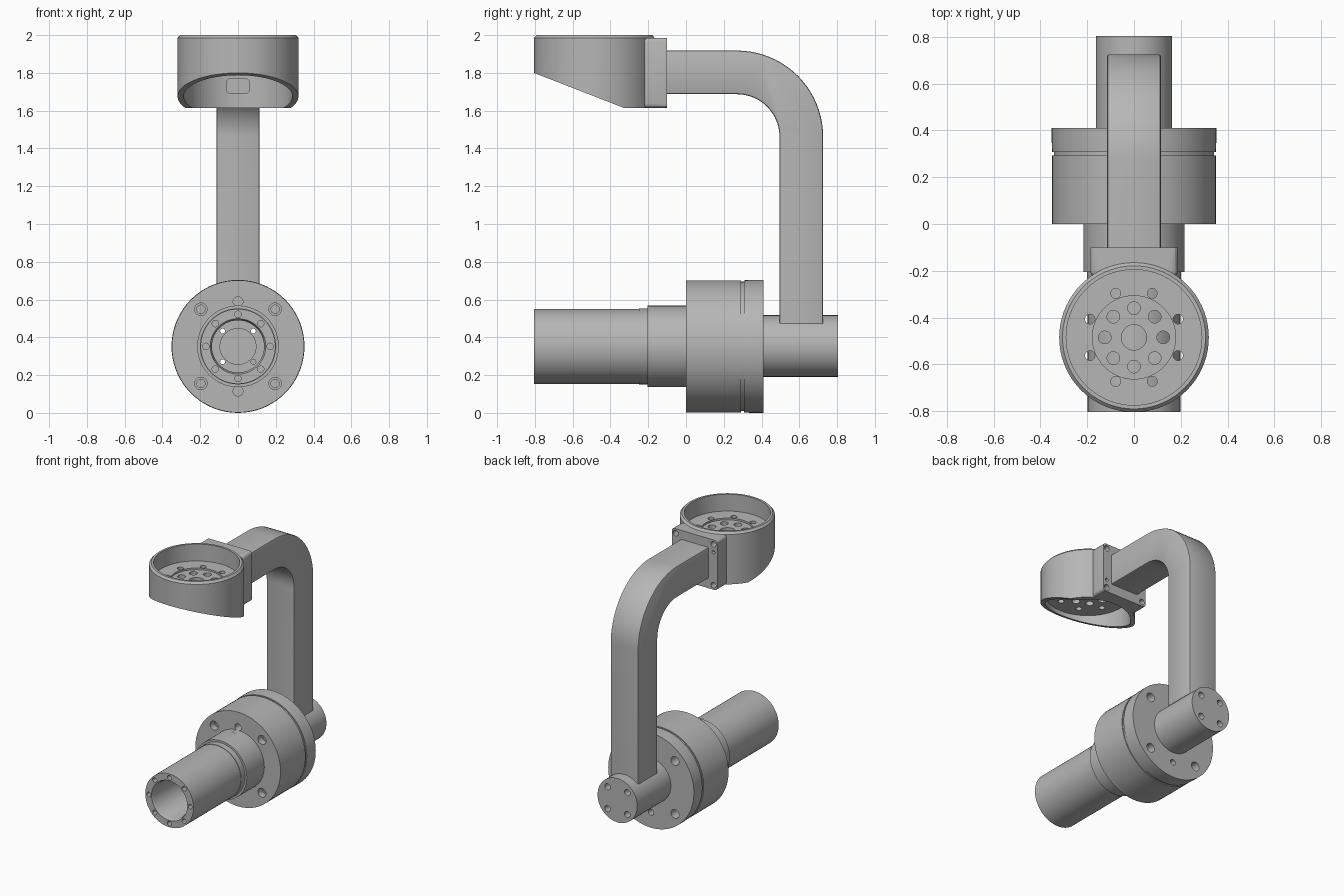
import bpy, bmesh, math
from mathutils import Vector

cube = bpy.data.objects.get("Cube")
if cube:
    bpy.data.objects.remove(cube, do_unlink=True)

GREY = (0.47, 0.47, 0.47, 1)
metal = bpy.data.materials.new("machined grey")
metal.use_nodes = True
metal.diffuse_color = GREY
metal.node_tree.nodes["Principled BSDF"].inputs["Base Color"].default_value = GREY

AXIS_Z = 0.352      # height of the rotary axis
CUP_Y = -0.485      # centre of the cup
Y, Z = Vector((0, 1, 0)), Vector((0, 0, 1))


def finish(name, bm):
    bmesh.ops.recalc_face_normals(bm, faces=bm.faces[:])
    mesh = bpy.data.meshes.new(name)
    bm.to_mesh(mesh)
    bm.free()
    mesh.materials.append(metal)
    obj = bpy.data.objects.new(name, mesh)
    bpy.context.collection.objects.link(obj)
    return obj


def lathe(name, profile, centre, axis, steps=72):
    """Revolve (radius, height) points around an axis through centre."""
    bm = bmesh.new()
    c = Vector(centre)
    vs = [bm.verts.new(c + Vector((r, 0, 0)) + axis * h) for r, h in profile]
    es = [bm.edges.new(pair) for pair in zip(vs, vs[1:])]
    bmesh.ops.spin(bm, geom=vs + es, cent=c, axis=axis, angle=math.tau, steps=steps)
    bmesh.ops.remove_doubles(bm, verts=bm.verts[:], dist=1e-5)
    return finish(name, bm)


def rod(x, other, r, a, b, axis=Y, steps=24):
    """Cylinder from a to b along the axis; other is z for Y rods and y for Z rods."""
    centre = (x, 0, other) if axis == Y else (x, other, 0)
    return lathe("cutter", [(0, a), (r, a), (r, b), (0, b)], centre, axis, steps)


def prism(name, outline, half_width):
    """Extrude a (y, z) outline across x."""
    bm = bmesh.new()
    face = bm.faces.new([bm.verts.new((-half_width, y, z)) for y, z in outline])
    ext = bmesh.ops.extrude_face_region(bm, geom=[face])
    moved = [g for g in ext["geom"] if isinstance(g, bmesh.types.BMVert)]
    bmesh.ops.translate(bm, verts=moved, vec=(2 * half_width, 0, 0))
    return finish(name, bm)


def bevel(obj, width, pick, segments=3):
    bm = bmesh.new()
    bm.from_mesh(obj.data)
    bmesh.ops.bevel(bm, geom=[e for e in bm.edges if pick(e)], offset=width,
                    segments=segments, profile=0.5, affect='EDGES')
    bm.to_mesh(obj.data)
    bm.free()


def select(obj):
    bpy.ops.object.select_all(action='DESELECT')
    obj.select_set(True)
    bpy.context.view_layer.objects.active = obj


def combine(obj, tools, operation='DIFFERENCE'):
    select(obj)
    for tool in tools:
        mod = obj.modifiers.new("cut", 'BOOLEAN')
        mod.operation, mod.solver, mod.object = operation, 'EXACT', tool
        bpy.ops.object.modifier_apply(modifier=mod.name)
        bpy.data.objects.remove(tool, do_unlink=True)


def ring(count, radius, start=0.0):
    for i in range(count):
        a = start + math.tau * i / count
        yield radius * math.cos(a), radius * math.sin(a)


# Motor housing: front tube with bore, collar and grooved flange
housing = lathe("motor_housing", [
    (0, 0.1), (0.095, 0.1), (0.095, 0), (0.138, 0), (0.138, -0.78), (0.147, -0.805),
    (0.198, -0.805), (0.198, -0.25), (0.201, -0.25), (0.201, -0.205), (0.216, -0.205),
    (0.216, 0), (0.35, 0), (0.35, 0.292), (0.343, 0.292), (0.343, 0.308),
    (0.35, 0.308), (0.352, 0.35), (0.352, 0.41), (0, 0.41)], (0, 0, AXIS_Z), Y)
cuts = [rod(x, AXIS_Z + z, 0.017, -0.9, -0.72) for x, z in ring(8, 0.17)]
for x, z in ring(4, 0.278, math.pi / 4):
    cuts += [rod(x, AXIS_Z + z, 0.033, -0.1, 0.05), rod(x, AXIS_Z + z, 0.022, 0.03, 0.15),
             rod(x, AXIS_Z + z, 0.033, 0.33, 0.5)]
for x, z in ring(2, 0.237, math.pi / 2):
    cuts += [rod(x, AXIS_Z + z, 0.026, -0.05, 0.06), rod(x, AXIS_Z + z, 0.022, 0.34, 0.5)]
cuts += [rod(x, AXIS_Z + z, 0.013, -0.05, 0.5) for x, z in ring(4, 0.115, math.pi / 4)]
combine(housing, cuts)

# Output shaft with four counterbored through holes
shaft = lathe("output_shaft", [(0, 0.4), (0.163, 0.4), (0.163, 0.805), (0, 0.805)],
              (0, 0, AXIS_Z + 0.002), Y)
cuts = []
for x, z in ring(4, 0.115, math.pi / 4):
    cuts += [rod(x, AXIS_Z + z, 0.013, 0.3, 0.9), rod(x, AXIS_Z + z, 0.023, 0.72, 0.9)]
combine(shaft, cuts)

# Curved arm of rectangular section
BEND_Y, BEND_Z, R_OUT, R_IN = 0.27, 1.462, 0.456, 0.225
angles = [math.pi / 2 * i / 20 for i in range(21)]


def arc(r):
    return [(BEND_Y + r * math.cos(a), BEND_Z + r * math.sin(a)) for a in angles]


outline = ([(BEND_Y + R_OUT, 0.472)] + arc(R_OUT)
           + [(-0.11, BEND_Z + R_OUT), (-0.11, BEND_Z + R_IN)]
           + arc(R_IN)[::-1] + [(BEND_Y + R_IN, 0.472)])
arm = prism("curved_arm", outline, 0.115)


def long_edge(e):
    a, b = (v.co for v in e.verts)
    at_end = all(c.z < 0.48 for c in (a, b)) or all(c.y < -0.1 for c in (a, b))
    return abs(a.x - b.x) < 1e-4 and not at_end


bevel(arm, 0.01, long_edge, 2)

# Cup with slanted underside, joined to its mounting plate
cup = lathe("sensor_cup", [(0, 1.615), (0.32, 1.615), (0.32, 1.985), (0.306, 2.0), (0, 2.0)],
            (0, CUP_Y, 0), Z)
plate = prism("mounting_plate", [(-0.225, 1.615), (-0.1, 1.615), (-0.1, 1.985), (-0.225, 1.985)], 0.187)
bevel(plate, 0.022, lambda e: any(v.co.y < -0.2 for v in e.verts))
combine(cup, [plate], 'UNION')
slant = prism("cutter", [(-0.9, 1.837), (-0.28, 1.5955), (-0.28, 1.5), (-0.9, 1.5)], 0.5)
slot = prism("cutter", [(-0.35, 1.69), (-0.05, 1.69), (-0.05, 1.77), (-0.35, 1.77)], 0.062)
bevel(slot, 0.025, lambda e: abs(e.verts[0].co.y - e.verts[1].co.y) > 0.1)
cuts = [slant,
        rod(0, CUP_Y, 0.29, 1.875, 2.1, Z, 72),      # upper bowl
        rod(0, CUP_Y, 0.288, 1.5, 1.82, Z, 72),      # lower bowl
        rod(0, CUP_Y, 0.178, 1.862, 1.95, Z, 72),    # recessed disc
        rod(0, CUP_Y, 0.054, 1.75, 1.95, Z, 32), slot]
cuts += [rod(x, CUP_Y + y, 0.027, 1.75, 1.95, Z) for x, y in ring(8, 0.125)]
cuts += [rod(x, CUP_Y + y, 0.021, 1.75, 1.95, Z) for x, y in ring(8, 0.204, math.pi / 8)]
# Screw holes and dowel holes in the plate
for x in (-0.155, 0.155):
    cuts += [rod(x, z, 0.021, -0.16, 0) for z in (1.648, 1.952)]
    cuts.append(rod(x, 1.8 - 0.6 * x, 0.012, -0.16, 0))
combine(cup, cuts)

for obj in (housing, shaft, arm, cup):
    select(obj)
    bpy.ops.object.shade_smooth_by_angle(angle=math.radians(30))
